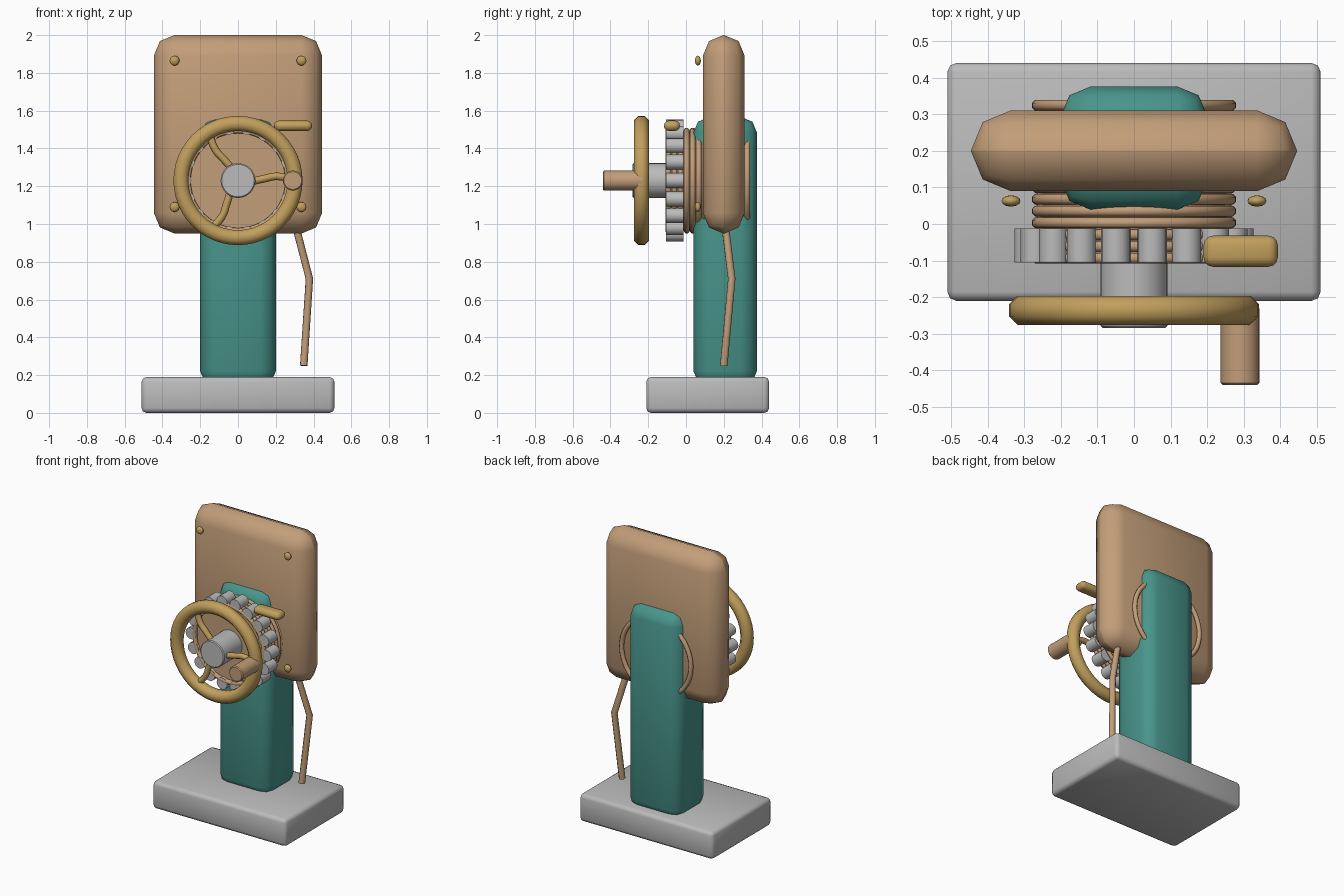
import bpy, bmesh, math
from mathutils import Matrix, Vector

if "Cube" in bpy.data.objects:
    bpy.data.objects.remove(bpy.data.objects["Cube"])

AXIS_Z = 1.23          # height of the wheel shaft
TO_Y = Matrix.Rotation(math.pi / 2, 4, 'X')


def material(name, rgb):
    m = bpy.data.materials.new(name)
    m.diffuse_color = (*rgb, 1)
    m.use_nodes = True
    m.node_tree.nodes["Principled BSDF"].inputs["Base Color"].default_value = m.diffuse_color
    return m


TAN = material("tan", (0.54, 0.34, 0.19))
GOLD = material("gold", (0.54, 0.35, 0.11))
GREY = material("grey", (0.50, 0.50, 0.50))
TEAL = material("teal", (0.065, 0.30, 0.26))


def finish(name, bm, mat, angle=40):
    bmesh.ops.recalc_face_normals(bm, faces=bm.faces)
    me = bpy.data.meshes.new(name)
    bm.to_mesh(me)
    bm.free()
    me.materials.append(mat)
    me.shade_smooth()
    me.set_sharp_from_angle(angle=math.radians(angle))
    ob = bpy.data.objects.new(name, me)
    bpy.context.collection.objects.link(ob)
    return ob


def rounded_box(name, lo, hi, bevel, segments, mat):
    bm = bmesh.new()
    lo, hi = Vector(lo), Vector(hi)
    bmesh.ops.create_cube(bm, size=1, matrix=Matrix.Translation((lo + hi) / 2)
                          @ Matrix.Diagonal((*(hi - lo), 1)))
    bmesh.ops.bevel(bm, geom=bm.edges[:], offset=bevel, segments=segments,
                    profile=0.5, affect='EDGES', clamp_overlap=True)
    return finish(name, bm, mat, 50)


def add_cylinder(bm, x, z, y0, y1, r, sides):
    bmesh.ops.create_cone(bm, cap_ends=True, segments=sides, radius1=r, radius2=r,
                          depth=y1 - y0,
                          matrix=Matrix.Translation((x, (y0 + y1) / 2, z)) @ TO_Y)


def cylinder(name, x, z, y0, y1, r, mat, sides=32, bevel=0.006):
    bm = bmesh.new()
    add_cylinder(bm, x, z, y0, y1, r, sides)
    rims = [e for e in bm.edges if abs(e.verts[0].co.y - e.verts[1].co.y) < 1e-5]
    bmesh.ops.bevel(bm, geom=rims, offset=bevel, segments=1, affect='EDGES')
    return finish(name, bm, mat)


def add_torus(bm, y, major, minor, n, m):
    rows = []
    for i in range(n):
        a = 2 * math.pi * i / n
        row = []
        for j in range(m):
            b = 2 * math.pi * (j + 0.5) / m
            r = major + minor * math.cos(b)
            row.append(bm.verts.new((r * math.cos(a), y + minor * math.sin(b),
                                     AXIS_Z + r * math.sin(a))))
        rows.append(row)
    for i in range(n):
        p, q = rows[i], rows[(i + 1) % n]
        for j in range(m):
            k = (j + 1) % m
            bm.faces.new((p[j], q[j], q[k], p[k]))


def tube(name, points, radius, mat, smooth=False):
    cu = bpy.data.curves.new(name, 'CURVE')
    cu.dimensions = '3D'
    cu.bevel_depth = radius
    cu.bevel_resolution = 2
    cu.use_fill_caps = True
    cu.resolution_u = 6
    if smooth:
        sp = cu.splines.new('BEZIER')
        sp.bezier_points.add(len(points) - 1)
        for bp, p in zip(sp.bezier_points, points):
            bp.co = p
            bp.handle_left_type = bp.handle_right_type = 'AUTO'
    else:
        sp = cu.splines.new('POLY')
        sp.points.add(len(points) - 1)
        for pt, p in zip(sp.points, points):
            pt.co = (*p, 1)
    cu.materials.append(mat)
    ob = bpy.data.objects.new(name, cu)
    bpy.context.collection.objects.link(ob)
    return ob


# stand: base slab, upright post and back board
rounded_box("base", (-0.51, -0.21, 0), (0.51, 0.44, 0.19), 0.025, 2, GREY)
rounded_box("post", (-0.20, 0.04, 0.14), (0.20, 0.375, 1.565), 0.08, 2, TEAL)
rounded_box("board", (-0.445, 0.09, 0.95), (0.445, 0.31, 2.0), 0.108, 2, TAN)

# drum wrapped in coils
cylinder("drum", 0, AXIS_Z, -0.085, 0.28, 0.266, TAN, 48)
bm = bmesh.new()
for i in range(14):
    add_torus(bm, -0.093 + i * 0.0321, 0.265, 0.0155, 48, 8)
finish("coils", bm, TAN, 60)

# ring of round gear teeth
bm = bmesh.new()
for i in range(18):
    a = math.radians(10 + 20 * i)
    add_cylinder(bm, 0.287 * math.sin(a), AXIS_Z + 0.287 * math.cos(a),
                 -0.105, -0.012, 0.04, 16)
finish("gear_teeth", bm, GREY)

# hand wheel
cylinder("hub", 0, AXIS_Z, -0.284, -0.08, 0.092, GREY)
bm = bmesh.new()
add_torus(bm, -0.236, 0.302, 0.043, 48, 8)
finish("wheel_rim", bm, GOLD, 60)
for i in range(3):
    a = 2 * math.pi * i / 3
    c, s = math.cos(a), math.sin(a)
    path = [(0.07, -0.005), (0.14, 0.010), (0.20, 0.022), (0.29, 0.008)]
    tube("spoke", [(d * c - o * s, -0.236, AXIS_Z + d * s + o * c) for d, o in path],
         0.02, GOLD, True)
cylinder("crank_handle", 0.29, AXIS_Z, -0.44, -0.225, 0.053, TAN, 24)

# side lever
rounded_box("lever", (0.19, -0.117, 1.493), (0.393, -0.032, 1.547), 0.026, 3, GOLD)

# board studs
for x in (-0.336, 0.336):
    for z in (1.09, 1.865):
        bm = bmesh.new()
        bmesh.ops.create_uvsphere(bm, u_segments=12, v_segments=8, radius=0.026,
                                  matrix=Matrix.Translation((x, 0.063, z))
                                  @ Matrix.Diagonal((1, 0.6, 1, 1)))
        finish("stud", bm, GOLD, 60)

# hanging bent cable
tube("cable", [(0.29, 0.20, 1.05), (0.378, 0.242, 0.71), (0.348, 0.20, 0.25)], 0.021, TAN)
